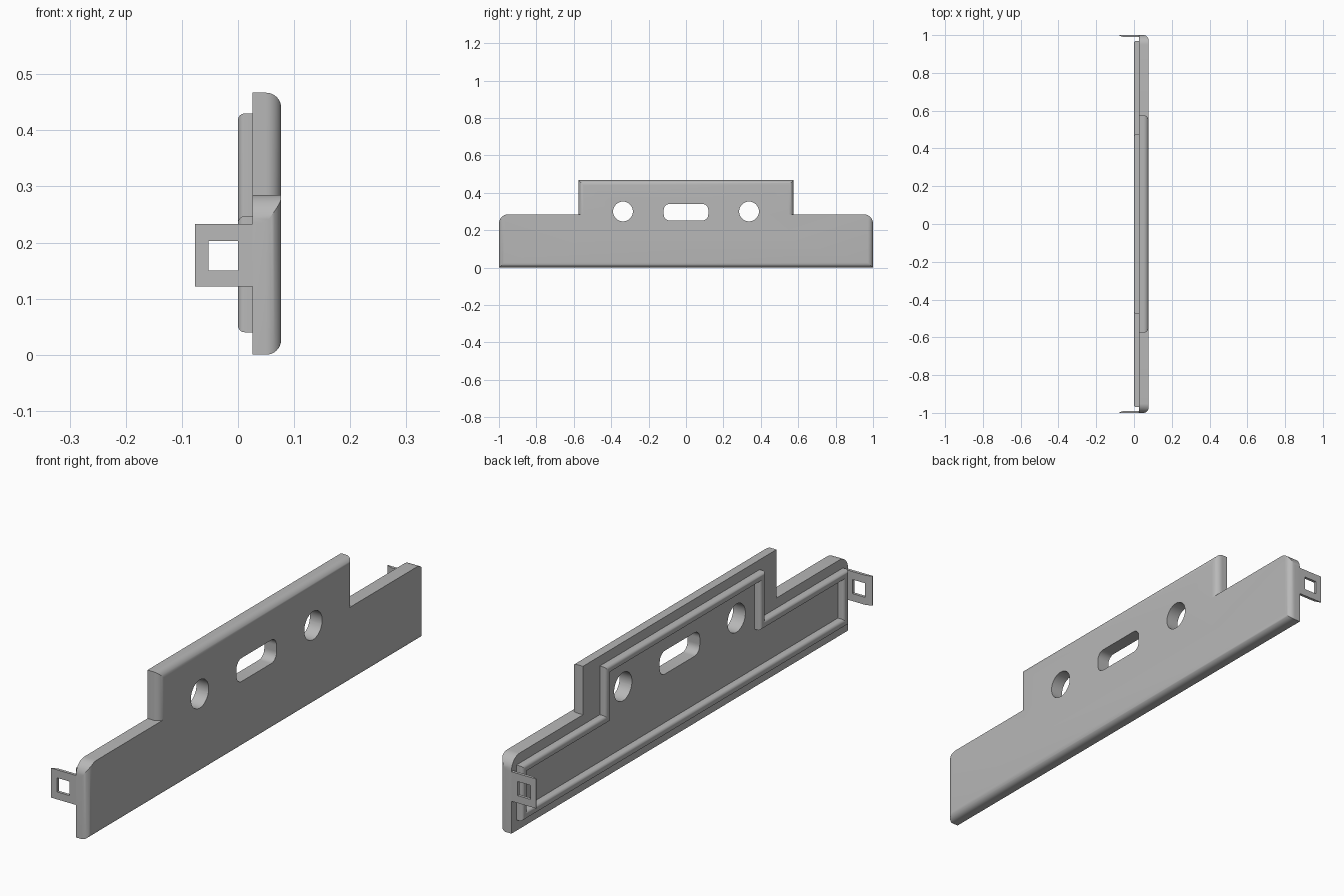
import bpy, bmesh, math
from mathutils import Vector

if "Cube" in bpy.data.objects:
    bpy.data.objects.remove(bpy.data.objects["Cube"])

BACK, FACE = 0.026, 0.077      # panel thickness along x
FILLET = 0.027

grey = bpy.data.materials.new("plain grey")
grey.use_nodes = True
grey.diffuse_color = (0.48, 0.48, 0.48, 1)
grey.node_tree.nodes["Principled BSDF"].inputs["Base Color"].default_value = (0.48, 0.48, 0.48, 1)


def finish(name, bm):
    bmesh.ops.recalc_face_normals(bm, faces=bm.faces[:])
    mesh = bpy.data.meshes.new(name)
    bm.to_mesh(mesh)
    bm.free()
    mesh.materials.append(grey)
    obj = bpy.data.objects.new(name, mesh)
    bpy.context.collection.objects.link(obj)
    return obj


def prism(name, points, offset):
    """Extrude a closed 3D polygon by an offset vector."""
    bm = bmesh.new()
    face = bm.faces.new([bm.verts.new(p) for p in points])
    ext = bmesh.ops.extrude_face_region(bm, geom=[face])
    moved = [g for g in ext["geom"] if isinstance(g, bmesh.types.BMVert)]
    bmesh.ops.translate(bm, verts=moved, vec=Vector(offset))
    return finish(name, bm)


def cutter(points):
    """Cutter through the panel thickness from a (y, z) outline."""
    return prism("cutter", [(-0.05, y, z) for y, z in points], (0.2, 0, 0))


def arc(cy, cz, r, start, end, n):
    steps = [math.radians(start + (end - start) * i / n) for i in range(n + 1)]
    return [(cy + r * math.cos(a), cz + r * math.sin(a)) for a in steps]


def combine(obj, other, operation):
    mod = obj.modifiers.new("combine", "BOOLEAN")
    mod.operation, mod.solver, mod.object = operation, "EXACT", other
    bpy.context.view_layer.objects.active = obj
    bpy.ops.object.modifier_apply(modifier=mod.name)
    bpy.data.objects.remove(other)


def filleted_block(name, half, z0, z1, sharp_z):
    """Block whose front-face edges are rounded, except the one at sharp_z."""
    bm = bmesh.new()
    bmesh.ops.create_cube(bm, size=1)
    for v in bm.verts:
        v.co = (FACE if v.co.x > 0 else BACK, math.copysign(half, v.co.y),
                z1 if v.co.z > 0 else z0)
    edges = [e for e in bm.edges
             if all(v.co.x > FACE - 1e-4 for v in e.verts)
             and not all(abs(v.co.z - sharp_z) < 1e-4 for v in e.verts)]
    bmesh.ops.bevel(bm, geom=edges, offset=FILLET, offset_type="OFFSET",
                    segments=8, profile=0.5, affect="EDGES")
    return finish(name, bm)


# Panel: long lower plate joined to the raised middle
panel = filleted_block("panel", 1.0, 0, 0.285, 0.285)
combine(panel, filleted_block("raised_middle", 0.575, 0.15, 0.467, 0.15), "UNION")

# Rounded shoulder corners and round holes
for s in (-1, 1):
    corner = arc(0.95, 0.235, 0.05, 0, 90, 10) + [(0.95, 0.35), (1.05, 0.35), (1.05, 0.235)]
    combine(panel, cutter([(s * y, z) for y, z in corner]), "DIFFERENCE")
    combine(panel, cutter(arc(s * 0.337, 0.3, 0.053, 0, 352.5, 47)), "DIFFERENCE")

# Rounded central slot
slot = []
for i, (sy, sz) in enumerate([(1, 1), (-1, 1), (-1, -1), (1, -1)]):
    slot += arc(sy * 0.088, 0.296 + sz * 0.013, 0.031, i * 90, i * 90 + 90, 8)
combine(panel, cutter(slot), "DIFFERENCE")


# Raised rib following the panel outline on the reverse side
def rib_outline(d):
    half = [(0.97 - d, 0.04 + d), (0.97 - d, 0.247 - d),
            (0.475 - d, 0.247 - d), (0.475 - d, 0.43 - d)]
    return half + [(-y, z) for y, z in reversed(half)]


WIDTH, ROUND = 0.03, 0.012
section = [(0, BACK + 0.002)]
section += [(ROUND + c, ROUND + s) for c, s in arc(0, 0, ROUND, 180, 270, 6)]
section += [(WIDTH - d, x) for d, x in reversed(section)]
bm = bmesh.new()
rings = [[bm.verts.new((x, y, z)) for y, z in rib_outline(d)] for d, x in section]
for a, b in zip(rings, rings[1:]):
    for i in range(len(a)):
        j = (i + 1) % len(a)
        bm.faces.new((a[i], a[j], b[j], b[i]))
rib = finish("rear_rib", bm)

# Snap clips with a square window and tapered tip at both ends
parts = [panel, rib]
for s, name in ((-1, "front_clip"), (1, "back_clip")):
    outline = [(BACK, 1), (-0.077, 1), (-0.077, 0.997), (-0.053, 0.989), (BACK, 0.989)]
    clip = prism(name, [(x, s * y, 0.122) for x, y in outline], (0, 0, 0.111))
    window = [(-0.053, 0.15), (0, 0.15), (0, 0.203), (-0.053, 0.203)]
    combine(clip, prism("cutter", [(x, s * 0.9, z) for x, z in window], (0, s * 0.2, 0)),
            "DIFFERENCE")
    parts.append(clip)

# Smooth the fillets, keep the edges sharp
bpy.ops.object.select_all(action="DESELECT")
for obj in parts:
    obj.select_set(True)
bpy.context.view_layer.objects.active = panel
bpy.ops.object.shade_smooth_by_angle(angle=math.radians(30))
